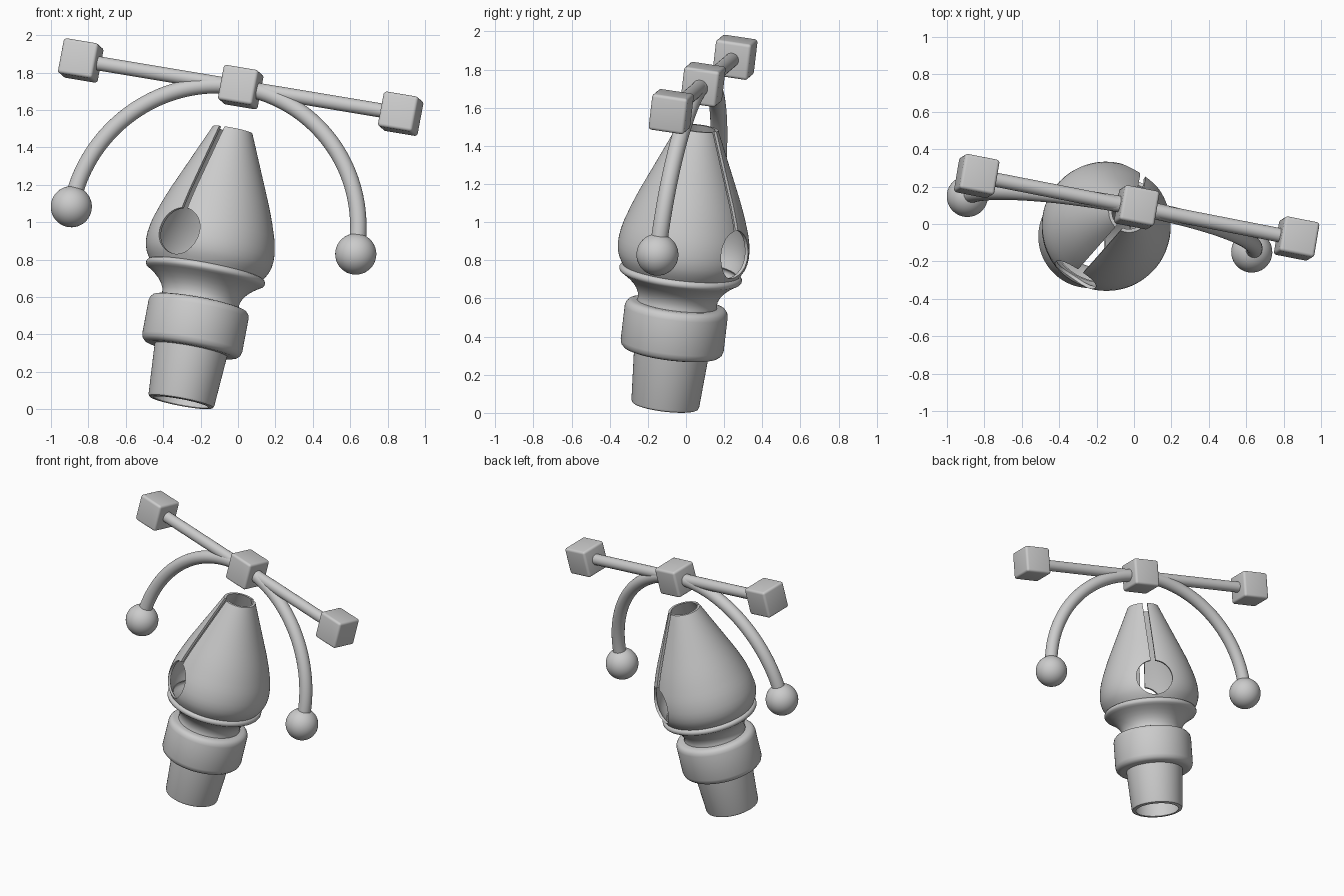
import bpy, bmesh, math
from mathutils import Matrix, Vector

if "Cube" in bpy.data.objects:
    bpy.data.objects.remove(bpy.data.objects["Cube"])

# Tilted frame: pen axis = local z, handle bar = local x
Z = Vector((0.185, 0.1155, 0.976)).normalized()
X = Vector((0.9706, -0.1896, -0.1613))
X = (X - Z * X.dot(Z)).normalized()
Y = Z.cross(X)
M = Matrix((X, Y, Z)).transposed().to_4x4()
M.translation = (-0.305, -0.11, 0.037)
TOP = 1.727      # height of the anchor cube along the axis
REACH = 0.785    # radius of the curved arms


def add(name, bm, local=Matrix()):
    bmesh.ops.recalc_face_normals(bm, faces=bm.faces)
    me = bpy.data.meshes.new(name)
    bm.to_mesh(me)
    bm.free()
    ob = bpy.data.objects.new(name, me)
    bpy.context.collection.objects.link(ob)
    ob.matrix_world = M @ local
    return ob


def smooth(ob, angle=35):
    bpy.ops.object.select_all(action='DESELECT')
    ob.select_set(True)
    bpy.context.view_layer.objects.active = ob
    bpy.ops.object.shade_smooth_by_angle(angle=math.radians(angle))


def sweep(rings, bm, close):
    pairs = list(zip(rings, rings[1:])) + ([(rings[-1], rings[0])] if close else [])
    n = len(rings[0])
    for a, b in pairs:
        for i in range(n):
            j = (i + 1) % n
            bm.faces.new((a[i], a[j], b[j], b[i]))


def lathe(name, profile, n=96):
    # closed (radius, height) outline revolved about the axis
    bm = bmesh.new()
    rings = [[bm.verts.new((r * math.cos(math.tau * i / n), r * math.sin(math.tau * i / n), h))
              for i in range(n)] for r, h in profile]
    sweep(rings, bm, True)
    return add(name, bm)


def shell(outer, t=0.02):
    return outer + [(r - t, h) for r, h in reversed(outer)]


# Ferrule tube, collar and flared neck
smooth(lathe("ferrule_tube", shell([(0.168, 0), (0.175, 0.004), (0.179, 0.015),
                                    (0.197, 0.29), (0.205, 0.40), (0.207, 0.55)])))
smooth(lathe("collar", [(0.19, 0.287), (0.235, 0.287), (0.252, 0.292), (0.266, 0.306), (0.272, 0.328),
                        (0.272, 0.508), (0.267, 0.528), (0.255, 0.542), (0.238, 0.548), (0.19, 0.548)]))
smooth(lathe("neck", shell([(0.215, 0.53), (0.208, 0.56), (0.211, 0.585), (0.223, 0.612), (0.243, 0.638),
                            (0.27, 0.662), (0.302, 0.684), (0.317, 0.693), (0.323, 0.703),
                            (0.323, 0.714), (0.317, 0.725), (0.305, 0.731)])))

# Hollow nib
nib = lathe("nib", shell([(0.307, 0.728), (0.318, 0.745), (0.332, 0.77), (0.342, 0.80), (0.346, 0.835),
                          (0.345, 0.87), (0.339, 0.91), (0.330, 0.95), (0.317, 0.99), (0.302, 1.035),
                          (0.285, 1.08), (0.266, 1.128), (0.239, 1.19), (0.108, 1.492)], 0.018))

# Keyhole cutter: breather hole plus slit, through both sides
bm = bmesh.new()
hole_r, slit, hole_h = 0.127, 0.017, 0.876
a0 = math.asin(slit / hole_r)
outline = [(-slit, 0.8), (slit, 0.8)]
for i in range(49):
    a = a0 + (math.tau - 2 * a0) * i / 48
    outline.append((hole_r * math.sin(a), hole_r * math.cos(a)))
rings = [[bm.verts.new((x, y, z)) for x, z in outline] for y in (-0.6, 0.6)]
sweep(rings, bm, False)
for ring in rings:
    bm.faces.new(ring)
cutter = add("keyhole_cutter", bm,
             Matrix.Translation((0, 0, hole_h)) @ Matrix.Rotation(math.radians(-23), 4, 'Z'))
cutter.hide_render = True
mod = nib.modifiers.new("keyhole", 'BOOLEAN')
mod.operation, mod.solver, mod.object = 'DIFFERENCE', 'EXACT', cutter
bpy.context.view_layer.update()
bpy.context.view_layer.objects.active = nib
bpy.ops.object.modifier_apply(modifier=mod.name)
bpy.data.objects.remove(cutter)
smooth(nib)


# Anchor cubes with rounded edges
def cube(name, x):
    bm = bmesh.new()
    bmesh.ops.create_cube(bm, size=0.192)
    bmesh.ops.bevel(bm, geom=bm.edges[:], offset=0.017, segments=4, profile=0.5, affect='EDGES')
    smooth(add(name, bm, Matrix.Translation((x, 0, TOP))), 30)


# Round rod along a path lying in the local xz plane
def rod(name, path, r, n=32):
    bm = bmesh.new()
    rings = []
    for i, p in enumerate(path):
        d = (path[min(i + 1, len(path) - 1)] - path[max(i - 1, 0)]).normalized()
        side = Vector((0, 1, 0))
        up = d.cross(side)
        rings.append([bm.verts.new(p + r * (math.cos(math.tau * k / n) * side + math.sin(math.tau * k / n) * up))
                      for k in range(n)])
    sweep(rings, bm, False)
    bm.faces.new(rings[0])
    bm.faces.new(rings[-1])
    smooth(add(name, bm))


cube("center_cube", 0)
rod("handle_bar", [Vector((-0.86, 0, TOP)), Vector((0.86, 0, TOP))], 0.038)
for tag, s in (("left", -1), ("right", 1)):
    cube(tag + "_cube", s * 0.883)
    # Quarter-circle arm ending in a ball
    arc = [Vector((s * REACH * math.sin(a), 0, TOP - REACH + REACH * math.cos(a)))
           for a in (math.pi / 2 * i / 40 for i in range(41))]
    rod(tag + "_arm", arc, 0.044)
    bm = bmesh.new()
    bmesh.ops.create_uvsphere(bm, u_segments=48, v_segments=24, radius=0.11)
    smooth(add(tag + "_ball", bm, Matrix.Translation((s * REACH, 0, TOP - REACH))))
